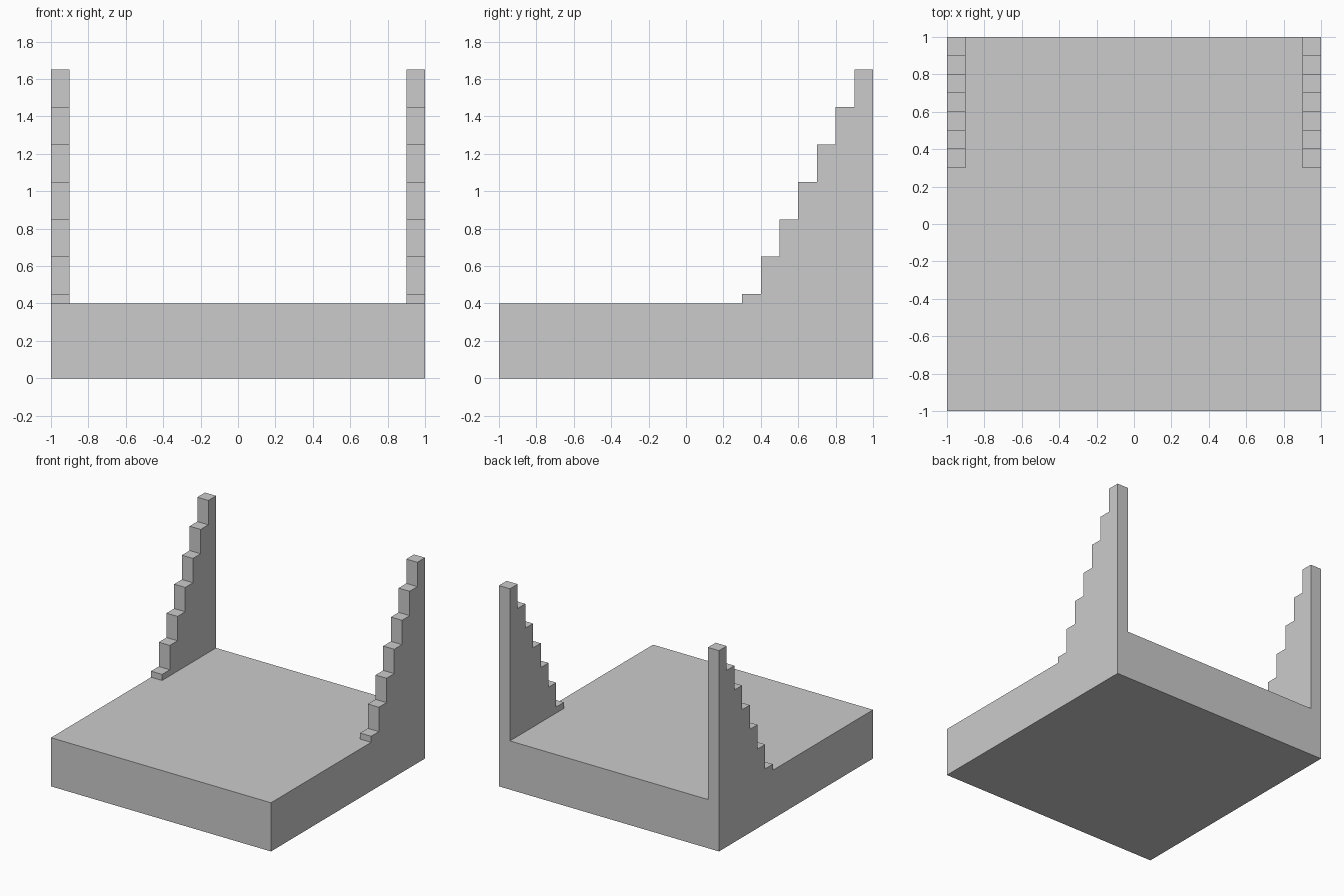
import bpy
import bmesh

if "Cube" in bpy.data.objects:
    bpy.data.objects.remove(bpy.data.objects["Cube"])

BASE_TOP = 0.4
STEPS = 7
TREAD = 0.1
RISE = 0.2
FIRST_TOP = 0.45
WALL = 0.1


def extrude_profile(name, profile, x0, x1):
    """Solid made from a (y, z) outline swept from x0 to x1."""
    bm = bmesh.new()
    face = bm.faces.new([bm.verts.new((x0, y, z)) for y, z in profile])
    swept = bmesh.ops.extrude_face_region(bm, geom=[face])["geom"]
    verts = [v for v in swept if isinstance(v, bmesh.types.BMVert)]
    bmesh.ops.translate(bm, verts=verts, vec=(x1 - x0, 0, 0))
    bmesh.ops.recalc_face_normals(bm, faces=bm.faces)
    mesh = bpy.data.meshes.new(name)
    bm.to_mesh(mesh)
    bm.free()
    obj = bpy.data.objects.new(name, mesh)
    bpy.context.collection.objects.link(obj)
    return obj


# Base slab
extrude_profile("base_slab", [(-1, 0), (1, 0), (1, BASE_TOP), (-1, BASE_TOP)], -1, 1)

# Stepped outline climbing towards the back
outline = [(1, BASE_TOP), (1 - STEPS * TREAD, BASE_TOP)]
for i in range(STEPS):
    y = 1 - (STEPS - i) * TREAD
    z = FIRST_TOP + i * RISE
    outline += [(y, z), (y + TREAD, z)]

# Stepped side walls
extrude_profile("left_stepped_wall", outline, -1, -1 + WALL)
extrude_profile("right_stepped_wall", outline, 1 - WALL, 1)
